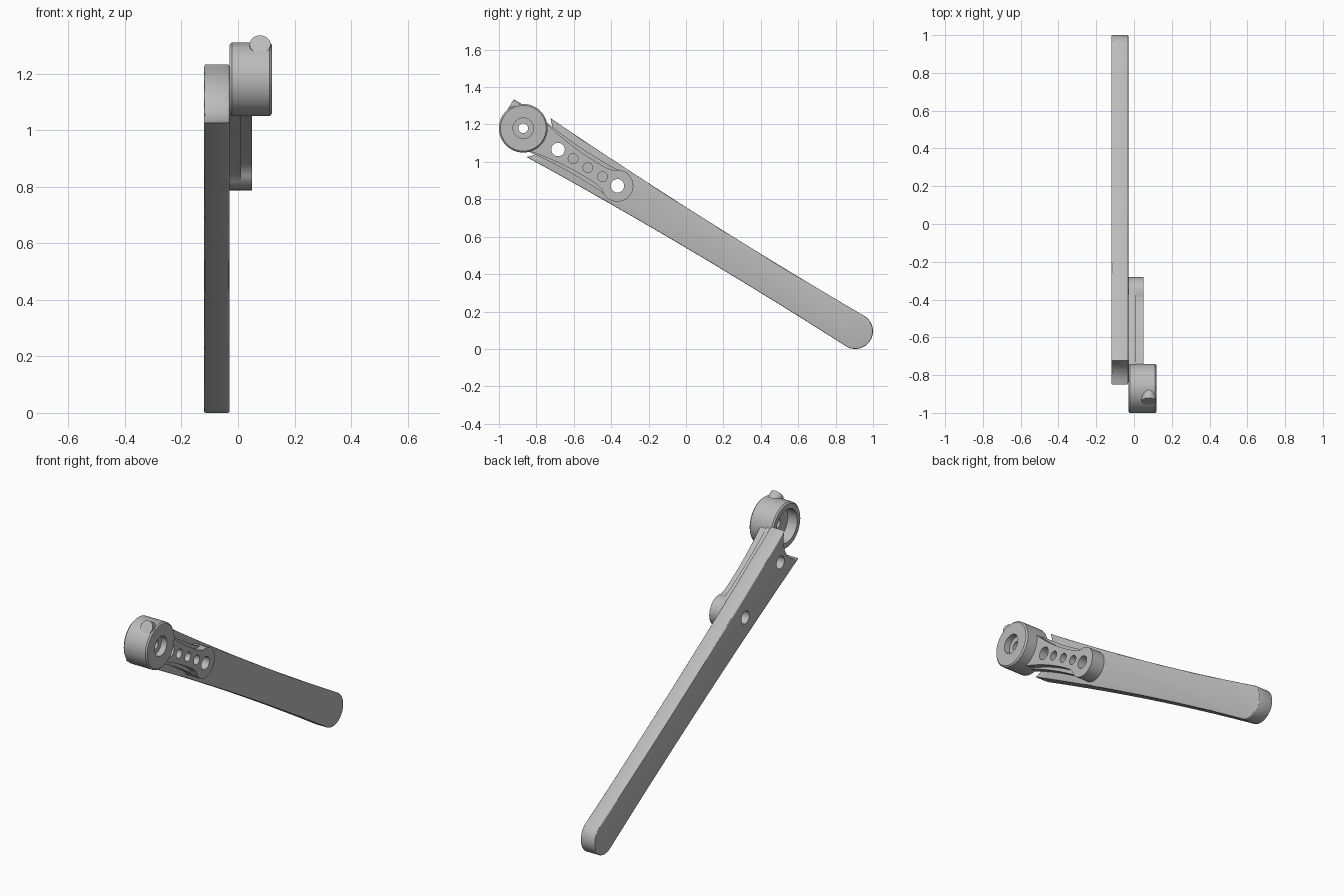
import bpy, bmesh, math
from mathutils import Matrix, Vector

old = bpy.data.objects.get("Cube")
if old:
    bpy.data.objects.remove(old, do_unlink=True)

# Single grey material
grey = bpy.data.materials.new("plain grey")
grey.use_nodes = True
grey.diffuse_color = (0.5, 0.5, 0.5, 1)
grey.node_tree.nodes["Principled BSDF"].inputs["Base Color"].default_value = grey.diffuse_color

# Tilted frame: u runs down the arm, n across it, h is world x; origin at the hub
TILT = math.atan2(-1.085, 1.775)
c, s = math.cos(TILT), math.sin(TILT)
FRAME = Matrix(((0, 0, 1, 0), (c, -s, 0, -0.87), (s, c, 0, 1.18), (0, 0, 0, 1)))


def finish(bm, name):
    bmesh.ops.recalc_face_normals(bm, faces=bm.faces)
    bm.transform(FRAME)
    mesh = bpy.data.meshes.new(name)
    bm.to_mesh(mesh)
    bm.free()
    mesh.materials.append(grey)
    obj = bpy.data.objects.new(name, mesh)
    bpy.context.collection.objects.link(obj)
    return obj


def prism(name, outline, h0, h1):
    bm = bmesh.new()
    face = bm.faces.new([bm.verts.new((u, n, h0)) for u, n in outline])
    ext = bmesh.ops.extrude_face_region(bm, geom=[face])["geom"]
    bmesh.ops.translate(bm, verts=[v for v in ext if isinstance(v, bmesh.types.BMVert)],
                        vec=(0, 0, h1 - h0))
    return finish(bm, name)


def arc(cu, r, a0, a1, steps):
    return [(cu + r * math.cos(a0 + (a1 - a0) * i / steps),
             r * math.sin(a0 + (a1 - a0) * i / steps)) for i in range(steps + 1)]


def activate(obj):
    bpy.ops.object.select_all(action='DESELECT')
    obj.select_set(True)
    bpy.context.view_layer.objects.active = obj


def drill(obj, holes):
    for u, r in holes:
        cutter = prism("cutter", arc(u, r, 0, math.tau * 31 / 32, 31), -0.3, 0.3)
        cutter.hide_render = True
        mod = obj.modifiers.new("hole", 'BOOLEAN')
        mod.operation, mod.solver, mod.object = 'DIFFERENCE', 'EXACT', cutter
        activate(obj)
        bpy.ops.object.modifier_apply(modifier=mod.name)
        bpy.data.objects.remove(cutter, do_unlink=True)


def smooth(obj):
    activate(obj)
    bpy.ops.object.shade_smooth_by_angle(angle=math.radians(30))


def bevel(obj, width, segments):
    mod = obj.modifiers.new("bevel", 'BEVEL')
    mod.width, mod.segments, mod.limit_method = width, segments, 'ANGLE'
    mod.angle_limit = math.radians(40)
    activate(obj)
    bpy.ops.object.modifier_apply(modifier=mod.name)


def waisted(scoop, a_scoop, width, u_end, r_end, steps):
    """Scooped start, curved sides of half width(u), round end."""
    u0 = scoop * math.cos(a_scoop)
    a = math.asin(width(u_end) / r_end) if width(u_end) < r_end else math.pi / 2
    u1 = u_end - r_end * math.cos(a)
    sides = [u0 + (u1 - u0) * i / steps for i in range(1, steps)]
    return (arc(0, scoop, a_scoop, -a_scoop, 16)
            + [(u, -width(u)) for u in sides]
            + arc(u_end, r_end, a - math.pi, math.pi - a, 28)
            + [(u, width(u)) for u in reversed(sides)])


PIVOTS = [(0.218, 0.036), (0.59, 0.036)]
LIGHTENING = [(0.312, 0.026), (0.405, 0.026), (0.497, 0.026)]

# Long arm with hollowed sides and a scoop around the hub
arm = prism("long_arm", waisted(0.154, math.radians(52.5),
            lambda u: 0.089 + 0.0166 * (u - 1.5) ** 2, 2.08, 0.095, 20), -0.12, -0.03)
bevel(arm, 0.017, 3)
drill(arm, PIVOTS)
smooth(arm)

# Link: wider base plate and a slimmer upper plate, sharing the round end
for name, waist, flare, h0, h1 in (("link_base", 0.07, 0.2, -0.03, 0.01),
                                   ("link_top", 0.05, 0.347, 0.01, 0.05)):
    link = prism(name, waisted(0.11, math.radians(61.8),
                 lambda u: waist + flare * (u - 0.42) ** 2, 0.59, 0.085, 14), h0, h1)
    drill(link, PIVOTS + LIGHTENING)
    smooth(link)

# Hub: turned ring with a front counterbore, through hole and rear recess
section = [(0.13, -0.022), (0.13, 0.112), (0.122, 0.12), (0.055, 0.12), (0.055, 0.085),
           (0.026, 0.085), (0.026, 0.03), (0.095, 0.03), (0.095, -0.03), (0.122, -0.03)]
bm = bmesh.new()
ring = [bm.verts.new((r, 0, h)) for r, h in section]
edges = [bm.edges.new((ring[i - 1], ring[i])) for i in range(len(ring))]
bmesh.ops.spin(bm, geom=ring + edges, cent=(0, 0, 0), axis=(0, 0, 1),
               angle=math.tau, steps=64, use_merge=True)
bmesh.ops.remove_doubles(bm, verts=bm.verts, dist=0.0001)
smooth(finish(bm, "hub"))

# Short round stud on the hub, parallel to the arm
bm = bmesh.new()
bmesh.ops.create_cone(bm, cap_ends=True, segments=32, radius1=0.037, radius2=0.037, depth=0.074,
                      matrix=Matrix.Translation(Vector((-0.087, 0.069, 0.078)))
                      @ Matrix.Rotation(math.pi / 2, 4, 'Y'))
smooth(finish(bm, "hub_stud"))
